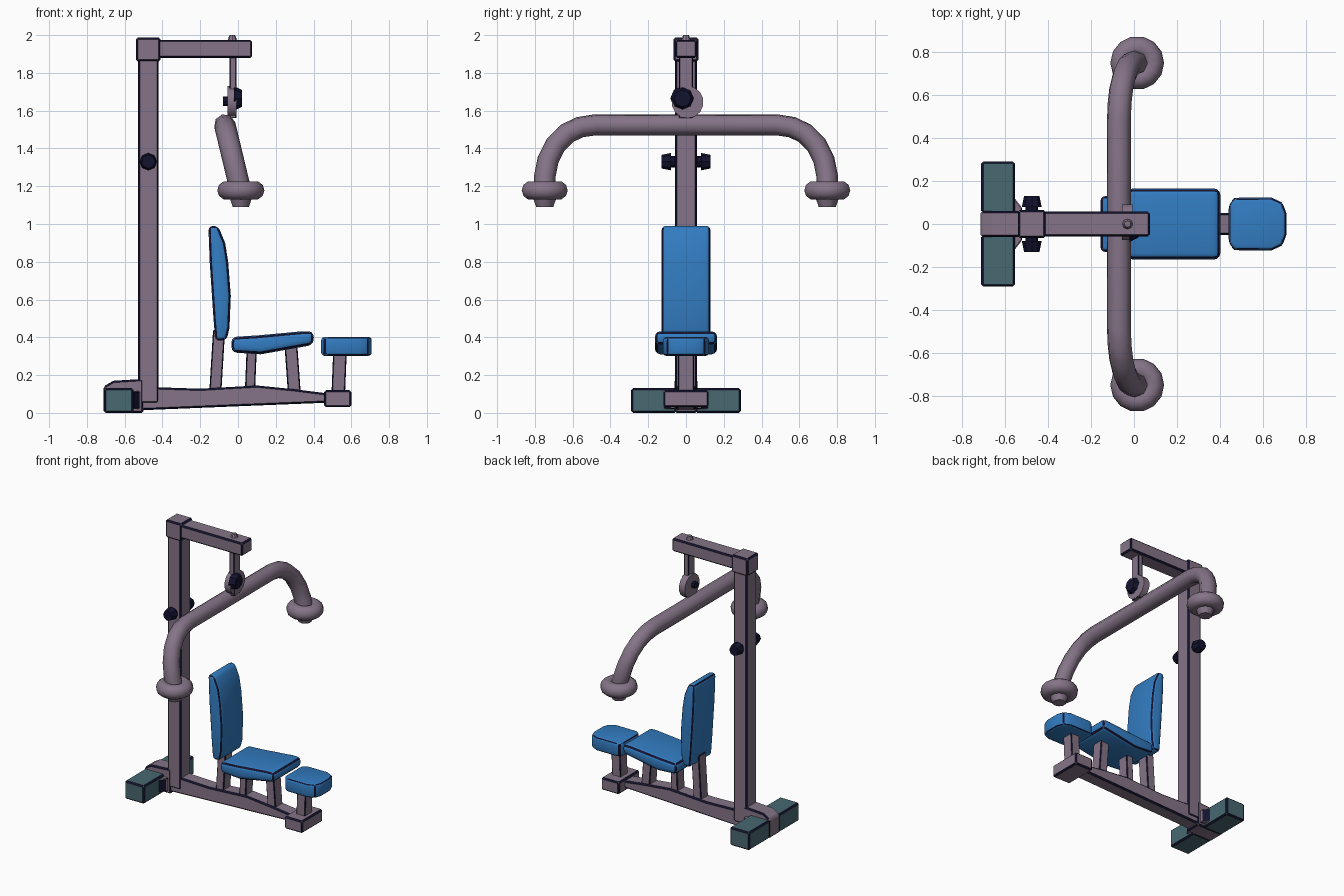
import bpy, bmesh, math
from mathutils import Vector

if "Cube" in bpy.data.objects:
    bpy.data.objects.remove(bpy.data.objects["Cube"])


def material(name, rgb):
    m = bpy.data.materials.new(name)
    m.diffuse_color = (*rgb, 1)
    m.use_nodes = True
    m.node_tree.nodes["Principled BSDF"].inputs["Base Color"].default_value = m.diffuse_color
    return m


MAUVE = material("mauve_metal", (0.235, 0.175, 0.245))
BLUE = material("blue_vinyl", (0.032, 0.2, 0.53))
TEAL = material("teal_rubber", (0.065, 0.14, 0.165))
NAVY = material("dark_navy", (0.006, 0.006, 0.028))


def smooth(ob, deg=35):
    bpy.ops.object.select_all(action='DESELECT')
    ob.select_set(True)
    bpy.context.view_layer.objects.active = ob
    bpy.ops.object.shade_smooth_by_angle(angle=math.radians(deg))


def prism(name, pts, lo, hi, mat, axis='y', bevel=0.01, segs=1):
    """Extrude a profile (xz along y, or xy along z); bevelled edges get a dark trim."""
    bm = bmesh.new()
    put = (lambda p, t: (p[0], t, p[1])) if axis == 'y' else (lambda p, t: (p[0], p[1], t))
    a = [bm.verts.new(put(p, lo)) for p in pts]
    b = [bm.verts.new(put(p, hi)) for p in pts]
    n = len(pts)
    bm.faces.new(a)
    bm.faces.new(b[::-1])
    for i in range(n):
        bm.faces.new((a[i], b[i], b[(i + 1) % n], a[(i + 1) % n]))
    bmesh.ops.recalc_face_normals(bm, faces=bm.faces)
    edges = [e for e in bm.edges if e.calc_face_angle(0) > 0.6]
    bmesh.ops.bevel(bm, geom=edges, offset=bevel, offset_type='OFFSET', segments=segs,
                    profile=0.5, affect='EDGES', clamp_overlap=True)
    bm.normal_update()
    for f in bm.faces:
        c = sorted(abs(v) for v in f.normal)
        f.material_index = 1 if c[1] > 0.58 else 0
    me = bpy.data.meshes.new(name)
    bm.to_mesh(me)
    bm.free()
    me.materials.append(mat)
    me.materials.append(NAVY)
    ob = bpy.data.objects.new(name, me)
    bpy.context.collection.objects.link(ob)
    if segs > 1:
        smooth(ob, 50)
    return ob


def box(name, x0, x1, y0, y1, z0, z1, mat, bevel=0.01):
    return prism(name, [(x0, z0), (x1, z0), (x1, z1), (x0, z1)], y0, y1, mat, bevel=bevel)


def rod(name, p, q, r, mat, sides=12, r2=None):
    p, q = Vector(p), Vector(q)
    d = q - p
    bpy.ops.mesh.primitive_cone_add(vertices=sides, radius1=r, radius2=r if r2 is None else r2,
                                    depth=d.length, location=(p + q) / 2,
                                    rotation=d.to_track_quat('Z', 'Y').to_euler())
    ob = bpy.context.object
    ob.name = name
    ob.data.materials.append(mat)
    smooth(ob)
    return ob


# --- frame ---
box("column", -0.53, -0.42, -0.058, 0.058, 0.05, 1.95, MAUVE)
box("column_head", -0.54, -0.41, -0.066, 0.066, 1.86, 1.988, MAUVE)
box("top_beam", -0.45, 0.075, -0.058, 0.058, 1.88, 1.975, MAUVE)
prism("base_beam", [(-0.56, 0.012), (0.0, 0.035), (0.5, 0.055), (0.5, 0.10), (0.3, 0.125),
                    (0.1, 0.145), (-0.2, 0.128), (-0.56, 0.14)], -0.052, 0.052, MAUVE)
box("front_foot", 0.455, 0.6, -0.12, 0.12, 0.03, 0.12, MAUVE)

# --- rear foot: mauve centre, gusset and two teal wings ---
prism("rear_foot_centre", [(-0.712, 0.0), (-0.5, 0.0), (-0.5, 0.18), (-0.66, 0.17), (-0.712, 0.14)],
      -0.06, 0.06, MAUVE)
prism("rear_foot_gusset", [(-0.6, -0.12), (-0.555, -0.12), (-0.52, -0.075), (-0.52, 0.075),
                           (-0.555, 0.12), (-0.6, 0.12)], 0.02, 0.115, MAUVE, 'z', 0.005)
for side, s in (("right", -1), ("left", 1)):
    y0, y1 = sorted((s * 0.05, s * 0.29))
    box("rear_foot_wing_" + side, -0.71, -0.553, y0, y1, 0.0, 0.132, TEAL)

# --- posts under the cushions (bottom x, top x, half width, top z) ---
for name, xb, xt, w, zt in (("backrest_post", -0.122, -0.10, 0.032, 0.44),
                            ("seat_post_rear", 0.062, 0.073, 0.027, 0.35),
                            ("seat_post_front", 0.30, 0.28, 0.034, 0.36),
                            ("front_pad_post", 0.53, 0.54, 0.036, 0.33)):
    prism(name, [(xb - w, 0.08), (xb + w, 0.08), (xt + w, zt), (xt - w, zt)],
          -0.042, 0.042, MAUVE, bevel=0.006)

# --- cushions ---
prism("backrest", [(-0.12, 0.38), (-0.06, 0.385), (-0.045, 0.45), (-0.038, 0.62), (-0.052, 0.8),
                   (-0.068, 0.9), (-0.105, 0.99), (-0.157, 0.99), (-0.15, 0.8), (-0.13, 0.5)],
      -0.13, 0.13, BLUE, bevel=0.024, segs=3)
prism("seat", [(-0.035, 0.32), (0.12, 0.31), (0.4, 0.36), (0.402, 0.432), (0.34, 0.432),
               (0.1, 0.41), (-0.035, 0.402)], -0.165, 0.165, BLUE, bevel=0.03, segs=3)
prism("front_pad", [(0.44, -0.09), (0.47, -0.122), (0.64, -0.122), (0.69, -0.10), (0.708, -0.05),
                    (0.708, 0.05), (0.69, 0.10), (0.64, 0.122), (0.47, 0.122), (0.44, 0.09)],
      0.302, 0.402, BLUE, 'z', bevel=0.018, segs=3)

# --- pull bar: one bent tube, leaning forward as it drops ---
half = [(0.48, 1.525), (0.56, 1.513), (0.63, 1.48), (0.69, 1.42), (0.73, 1.34), (0.748, 1.25), (0.748, 1.14)]
path = [(-y, z) for y, z in reversed(half)] + [(0, 1.525)] + half
cu = bpy.data.curves.new("pull_bar", 'CURVE')
cu.dimensions = '3D'
cu.bevel_depth = 0.057
cu.bevel_resolution = 2
cu.use_fill_caps = True
sp = cu.splines.new('POLY')
sp.points.add(len(path) - 1)
for pt, (y, z) in zip(sp.points, path):
    pt.co = (-0.07 + (1.525 - z) * 0.24, y, z, 1)
cu.materials.append(MAUVE)
bar = bpy.data.objects.new("pull_bar", cu)
bpy.context.collection.objects.link(bar)
bpy.ops.object.select_all(action='DESELECT')
bar.select_set(True)
bpy.context.view_layer.objects.active = bar
bpy.ops.object.convert(target='MESH')
smooth(bpy.context.object, 50)

# --- grip rings, grip caps and column knobs on both sides ---
for side, s in (("right", -1), ("left", 1)):
    bpy.ops.mesh.primitive_torus_add(major_radius=0.075, minor_radius=0.05, major_segments=14,
                                     minor_segments=10, location=(0.015, s * 0.748, 1.178))
    ring = bpy.context.object
    ring.name = "grip_ring_" + side
    ring.data.materials.append(MAUVE)
    smooth(ring, 60)
    rod("grip_cap_" + side, (0.015, s * 0.748, 1.16), (0.015, s * 0.748, 1.09), 0.07, MAUVE, 10, 0.045)
    rod("column_knob_stem_" + side, (-0.475, s * 0.05, 1.33), (-0.475, s * 0.09, 1.33), 0.03, NAVY, 8)
    rod("column_knob_" + side, (-0.475, s * 0.08, 1.33), (-0.475, s * 0.13, 1.33), 0.046, NAVY, 8, 0.036)

# --- hanger: strap, pulley disc, hub and top pin ---
box("hanger_strap", -0.045, -0.007, -0.036, 0.036, 1.56, 1.9, MAUVE, 0.005)
disc = rod("pulley_disc", (-0.055, 0.008, 1.645), (-0.008, 0.008, 1.645), 0.085, MAUVE, 14)
rod("pulley_hub", (-0.02, -0.018, 1.665), (0.02, -0.018, 1.665), 0.065, NAVY, 8, 0.045)
rod("pulley_bolt", (-0.08, -0.005, 1.65), (-0.05, -0.005, 1.65), 0.025, NAVY, 8)
rod("top_pin", (-0.03, 0, 1.96), (-0.03, 0, 2.0), 0.03, MAUVE, 8, 0.015)
